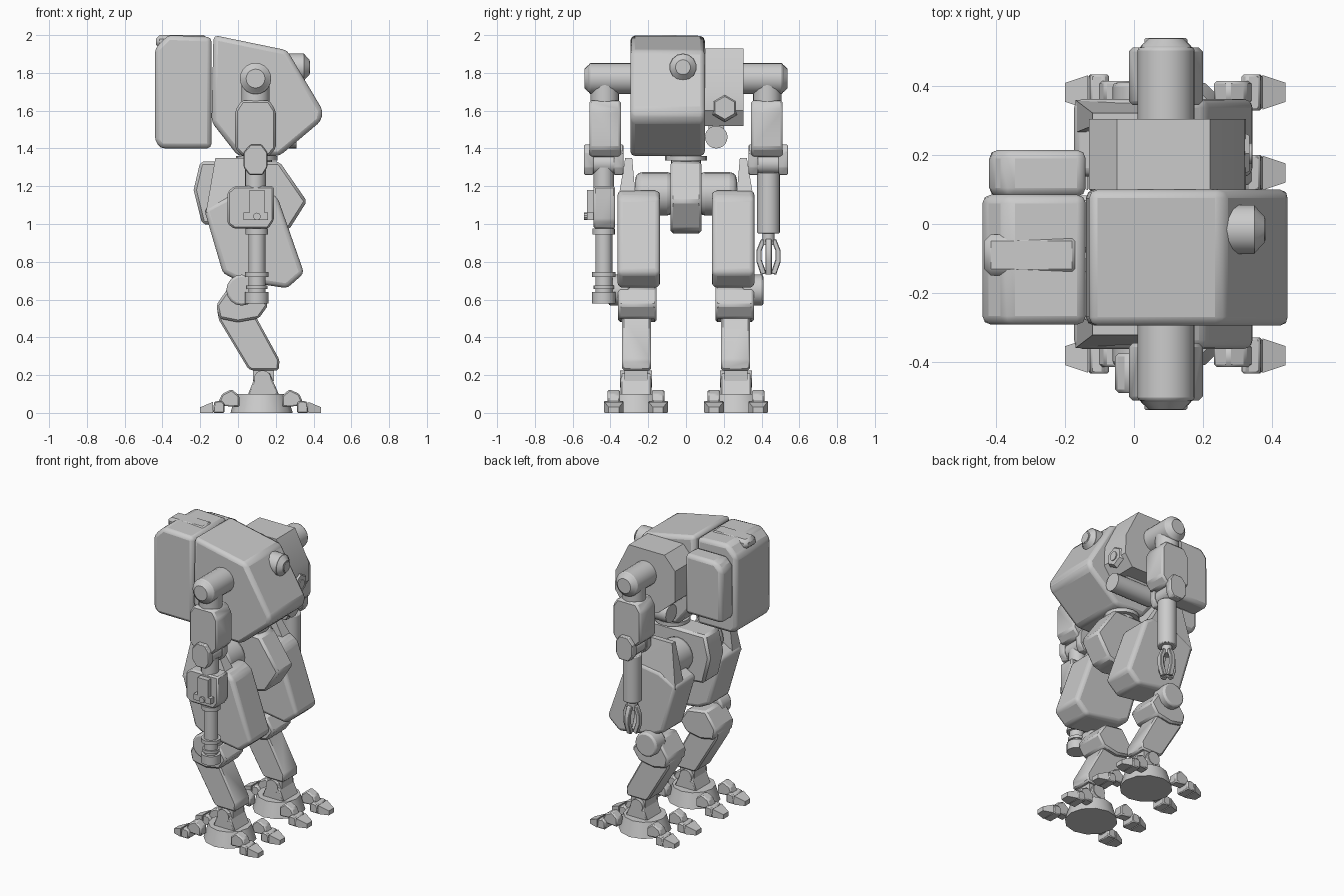
import bpy, bmesh, math
from mathutils import Vector

if "Cube" in bpy.data.objects:
    bpy.data.objects.remove(bpy.data.objects["Cube"])

grey = bpy.data.materials.new("armour_grey")
grey.diffuse_color = (0.6, 0.6, 0.6, 1)
grey.use_nodes = True
grey.node_tree.nodes["Principled BSDF"].inputs["Base Color"].default_value = grey.diffuse_color


def finish(name, bm, bevel=0.0, seg=1, angle=35):
    bmesh.ops.recalc_face_normals(bm, faces=bm.faces)
    me = bpy.data.meshes.new(name)
    bm.to_mesh(me)
    bm.free()
    me.materials.append(grey)
    ob = bpy.data.objects.new(name, me)
    bpy.context.collection.objects.link(ob)
    if bevel:
        m = ob.modifiers.new("bevel", 'BEVEL')
        m.width, m.segments = bevel, seg
        m.limit_method, m.angle_limit = 'ANGLE', math.radians(30)
    bpy.ops.object.select_all(action='DESELECT')
    ob.select_set(True)
    bpy.context.view_layer.objects.active = ob
    bpy.ops.object.shade_smooth_by_angle(angle=math.radians(angle))
    return ob


def prism(name, profile, y0, y1, bevel=0.0, seg=1):
    """Side profile (x, z) extruded across y."""
    bm = bmesh.new()
    a = [bm.verts.new((x, y0, z)) for x, z in profile]
    b = [bm.verts.new((x, y1, z)) for x, z in profile]
    bm.faces.new(a)
    bm.faces.new(b)
    n = len(a)
    for i in range(n):
        bm.faces.new((a[i], a[(i + 1) % n], b[(i + 1) % n], b[i]))
    return finish(name, bm, bevel, seg)


def box(name, x0, x1, y0, y1, z0, z1, bevel=0.0, seg=1):
    return prism(name, [(x0, z0), (x1, z0), (x1, z1), (x0, z1)], y0, y1, bevel, seg)


def tube(name, p, q, r1, r2=None, n=20, bevel=0.0, seg=2):
    """Cylinder or cone from point p to point q."""
    p, q = Vector(p), Vector(q)
    bm = bmesh.new()
    bmesh.ops.create_cone(bm, cap_ends=True, segments=n, radius1=r1,
                          radius2=r1 if r2 is None else r2, depth=(q - p).length)
    rot = (q - p).to_track_quat('Z', 'Y').to_matrix().to_4x4()
    bmesh.ops.transform(bm, matrix=rot, verts=bm.verts)
    bmesh.ops.translate(bm, vec=(p + q) / 2, verts=bm.verts)
    return finish(name, bm, bevel, seg)


# Main hull and backpack
prism("hull", [(-.13, 2.0), (.26, 1.92), (.45, 1.6), (.44, 1.545), (.22, 1.36),
               (0, 1.36), (-.14, 1.54)], -.295, .1, .025, 2)
prism("backpack", [(-.44, 1.44), (-.41, 1.4), (-.14, 1.4), (-.14, 1.99), (-.37, 2.0),
                   (-.44, 1.93)], -.292, .085, .03, 2)
prism("backpack_side_panel", [(-.42, 1.52), (-.14, 1.52), (-.14, 1.93), (-.37, 1.93),
                              (-.42, 1.88)], .08, .215, .025, 2)
box("backpack_spine", -.435, -.16, -.15, -.03, 1.93, 2.0, .02)

# Dome lens on the hull
tube("lens_housing", (.24, -.016, 1.83), (.35, -.016, 1.83), .073, n=14)
tube("lens_dome", (.35, -.016, 1.83), (.378, -.016, 1.83), .07, .04, n=14)
tube("lens_glass", (.378, -.016, 1.83), (.382, -.016, 1.83), .032, n=12)

# Sensor pod beside the hull
prism("side_pod", [(-.13, 1.84), (-.05, 1.93), (.22, 1.93), (.32, 1.73), (.325, 1.6),
                   (.27, 1.52), (0, 1.52), (-.13, 1.63)], .1, .305)
tube("sensor_frame", (.31, .205, 1.615), (.335, .205, 1.615), .075, .06, n=6)
tube("sensor_lens", (.335, .205, 1.615), (.342, .205, 1.615), .03, n=12)
tube("launcher_tube", (.0, .16, 1.46), (.31, .16, 1.46), .06)
box("launcher_mount", .06, .22, .12, .2, 1.48, 1.54)

# Waist and pelvis
tube("waist", (.1, 0, 1.3), (.1, 0, 1.38), .08)
tube("waist_ring", (.1, 0, 1.335), (.1, 0, 1.36), .11)
prism("pelvis", [(-.2, 1.33), (-.235, 1.18), (-.19, 1.0), (.0, .98), (.2, .95), (.27, .97),
                 (.365, 1.12), (.22, 1.33)], -.083, .083, .015)


def toe(side, foot_y, d, yo):
    """One toe; d = +1 forward, -1 backward."""
    y, cx = foot_y + yo, .12
    span = .32 * d

    def px(t):
        return cx + span * t
    prism(f"toe_link_{side}", [(px(.35), .03), (px(.35), .09), (px(.48), .125),
                               (px(.64), .1), (px(.72), .04)], y - .033, y + .033, .008)
    prism(f"toe_pad_{side}", [(px(.6), .0), (px(.6), .05), (px(.65), .065), (px(.77), .06),
                              (px(.79), .0)], y - .052, y + .052, .006)
    bm = bmesh.new()
    bmesh.ops.create_cube(bm, size=1)
    for v in bm.verts:
        tip = v.co.x > 0
        top = v.co.z > 0
        v.co = (px(1.0 if tip else .79), y + v.co.y * (.055 if tip else .1),
                (.03 if tip else .058) if top else 0)
    finish(f"toe_tip_{side}", bm)


for s, side in ((-1, "right"), (1, "left")):
    # Hip joint
    tube(f"hip_{side}", (-.0, s * .06, 1.16), (-.0, s * .27, 1.16), .115, bevel=.04, seg=3)
    tube(f"hip_collar_{side}", (-.0, s * .08, 1.16), (-.0, s * .13, 1.16), .1)
    # Thigh armour with tapered outer fender
    prism(f"thigh_{side}", [(-.18, 1.08), (-.08, .74), (0, .7), (.26, .66), (.35, .74),
                            (.21, 1.14), (.15, 1.18), (-.05, 1.15)],
          s * .138, s * .362, .025, 3)
    bm = bmesh.new()
    low = [(-.17, 1.06), (.18, 1.12)]
    top = [(-.12, 1.35), (.04, 1.35)]
    vs = []
    for pts, ins, out in ((low, .265, .36), (top, .285, .322)):
        for y in (ins, out):
            vs += [bm.verts.new((x, s * y, z)) for x, z in pts]
    bmesh.ops.convex_hull(bm, input=vs)
    finish(f"thigh_fender_{side}", bm)

    # Knee
    prism(f"knee_{side}", [(-.115, .57), (-.1, .5), (0, .48), (.11, .5), (.16, .57), (.1, .66),
                           (-.04, .68)], s * .155, s * .36, .012)
    tube(f"knee_disc_{side}", (.02, s * .3, .65), (.02, s * .41, .65), .082, n=16, bevel=.012)
    # Shin
    prism(f"shin_{side}", [(-.11, .54), (-.1, .49), (.05, .24), (.07, .225), (.215, .225),
                           (.22, .28), (.1, .5), (.05, .6), (-.05, .6)],
          s * .185, s * .338, .01)
    # Ankle
    fy = s * .265
    tube(f"ankle_pin_{side}", (.13, fy - .085, .18), (.13, fy + .085, .18), .045, n=16)
    box(f"ankle_block_{side}", .08, .19, fy - .06, fy + .06, .17, .23)
    prism(f"ankle_{side}", [(.05, .09), (.22, .09), (.165, .215), (.1, .215)],
          fy - .082, fy + .082, .008)
    # Foot
    tube(f"foot_{side}", (.125, fy, 0), (.125, fy, .1), .165, .135, n=12)
    for d in (-1, 1):
        for yo in (-.117, .117):
            toe(side, fy, d, yo)

    # Shoulder
    tube(f"shoulder_{side}", (.093, s * .28, 1.77), (.093, s * .515, 1.77), .083, bevel=.012)
    tube(f"shoulder_cap_{side}", (.093, s * .515, 1.77), (.093, s * .538, 1.77), .075, .05)
    tube(f"shoulder_neck_{side}", (.093, s * .43, 1.64), (.093, s * .43, 1.75), .075)
    # Upper arm
    prism(f"upper_arm_{side}", [(-.015, 1.4), (.03, 1.355), (.16, 1.355), (.2, 1.4), (.2, 1.6),
                                (.165, 1.655), (.02, 1.655), (-.015, 1.6)],
          s * .345, s * .512, .012)
    # Elbow
    for y in (.332, .49):
        prism(f"elbow_plate_{side}", [(.03, 1.3), (.06, 1.26), (.13, 1.26), (.155, 1.3),
                                      (.155, 1.38), (.125, 1.42), (.065, 1.42), (.03, 1.38)],
              s * y, s * (y + .05), .005)
    tube(f"elbow_{side}", (.093, s * .345, 1.32), (.093, s * .53, 1.32), .055)

# Gun forearm on the right
gy = -.435
tube("gun_wrist", (.093, gy, 1.18), (.093, gy, 1.3), .055)
prism("gun_body", [(-.055, 1.0), (-.02, .975), (.16, .975), (.19, 1.02), (.19, 1.2),
                   (-.02, 1.2), (-.055, 1.17)], -.49, -.375, .01)
box("gun_cover", .03, .16, -.525, -.48, 1.02, 1.06)
box("gun_rail", .06, .14, -.525, -.48, 1.06, 1.18)
tube("gun_knob", (.1, -.54, 1.04), (.1, -.48, 1.04), .02, n=10)
tube("gun_barrel", (.1, gy, .6), (.1, gy, .98), .045, n=16)
for z0, z1, r in ((.58, .64, .062), (.655, .675, .055), (.72, .745, .062), (.945, .975, .06)):
    tube("gun_ring", (.1, gy, z0), (.1, gy, z1), r, n=16)

# Claw forearm on the left
cy = .437
tube("claw_forearm", (.1, cy, .95), (.1, cy, 1.27), .06, n=20, bevel=.006)
tube("claw_wrist", (.1, cy, .89), (.1, cy, .95), .032, n=14)
for i in range(4):
    a = math.pi / 2 * i
    bm = bmesh.new()
    outline = [(.012, .92), (.04, .92), (.064, .86), (.064, .8), (.04, .73), (.012, .74),
               (.036, .81), (.036, .86)]
    rings = []
    for t in (-.017, .017):
        rings.append([bm.verts.new((.1 + r * math.cos(a) - t * math.sin(a),
                                    cy + r * math.sin(a) + t * math.cos(a), z))
                      for r, z in outline])
        bm.faces.new(rings[-1])
    for k in range(8):
        j = (k + 1) % 8
        bm.faces.new((rings[0][k], rings[0][j], rings[1][j], rings[1][k]))
    finish("claw_finger", bm, .004)
